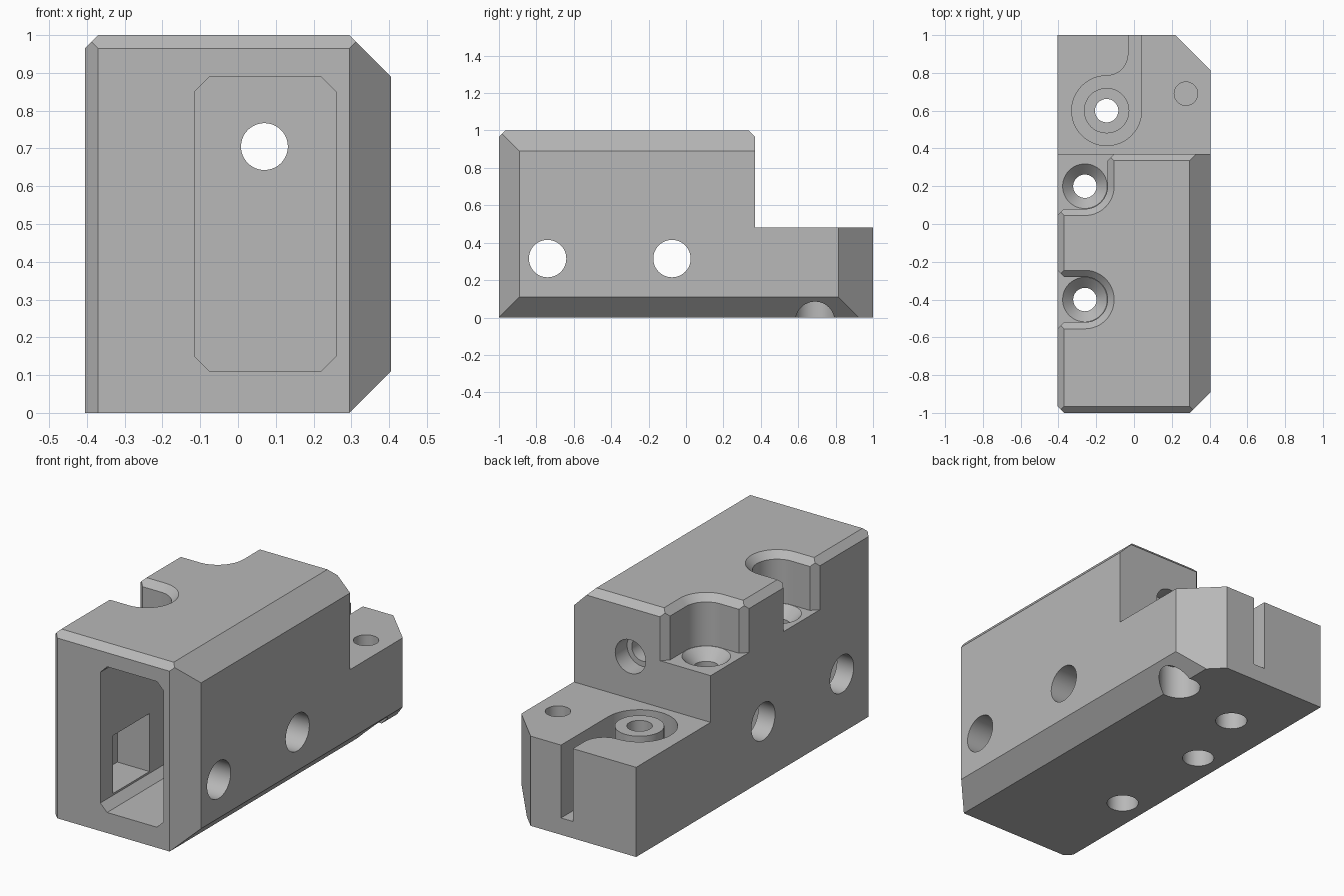
import bpy, bmesh
from math import cos, sin, radians
from mathutils import Vector

if "Cube" in bpy.data.objects:
    bpy.data.objects.remove(bpy.data.objects["Cube"])

grey = bpy.data.materials.new("plain_grey")
grey.use_nodes = True
GREY = (0.48, 0.48, 0.48, 1)
grey.diffuse_color = GREY
grey.node_tree.nodes["Principled BSDF"].inputs["Base Color"].default_value = GREY


def finish(name, bm):
    bmesh.ops.recalc_face_normals(bm, faces=bm.faces)
    mesh = bpy.data.meshes.new(name)
    bm.to_mesh(mesh)
    bm.free()
    mesh.materials.append(grey)
    ob = bpy.data.objects.new(name, mesh)
    bpy.context.scene.collection.objects.link(ob)
    return ob


def loft(name, rings):
    """Closed solid through rings with equal point counts."""
    bm = bmesh.new()
    loops = [[bm.verts.new(p) for p in ring] for ring in rings]
    n = len(loops[0])
    for a, b in zip(loops, loops[1:]):
        for i in range(n):
            j = (i + 1) % n
            bm.faces.new((a[i], a[j], b[j], b[i]))
    bm.faces.new(loops[0])
    bm.faces.new(loops[-1])
    return finish(name, bm)


def arc(cx, cy, r, start, end, steps=24):
    angles = [radians(start + (end - start) * i / steps) for i in range(steps + 1)]
    return [(cx + r * cos(a), cy + r * sin(a)) for a in angles]


def place(p, axis, d):
    """Put a flat point at distance d along the axis."""
    return {"x": (d, p[0], p[1]), "y": (p[0], d, p[1]), "z": (p[0], p[1], d)}[axis]


def lathe(name, centre, axis, profile):
    return loft(name, [[place(p, axis, d) for p in arc(*centre, r, 0, 360, 48)[:-1]]
                       for r, d in profile])


def prism(name, points, axis, start, end):
    return loft(name, [[place(p, axis, d) for p in points] for d in (start, end)])


def cut(target, cutter):
    mod = target.modifiers.new("cut", "BOOLEAN")
    mod.operation = "DIFFERENCE"
    mod.solver = "EXACT"
    mod.object = cutter
    bpy.context.view_layer.update()
    graph = bpy.context.evaluated_depsgraph_get()
    mesh = bpy.data.meshes.new_from_object(target.evaluated_get(graph))
    target.modifiers.clear()
    target.data = mesh
    bpy.data.objects.remove(cutter)


# Stepped body: side profile extruded across, then bevelled by planes
side = [(-1, 0), (1, 0), (1, .48), (.37, .48), (.37, .965), (.335, 1), (-.965, 1), (-1, .965)]
body = prism("mount_block", side, "x", -.405, .405)
bm = bmesh.new()
bm.from_mesh(body.data)
bevels = [((1, 0, 1), 1.295), ((1, 0, -1), .295), ((1, -1, 0), 1.295),
          ((-1, -1, 0), 1.37), ((-1, 0, 1), 1.37), ((1, 1, 0), 1.22)]
for normal, limit in bevels:
    n = Vector(normal)
    bmesh.ops.bisect_plane(bm, geom=bm.verts[:] + bm.edges[:] + bm.faces[:],
                           plane_co=n * limit / n.length_squared, plane_no=n,
                           clear_outer=True)
    rim = [e for e in bm.edges if e.is_boundary]
    bmesh.ops.holes_fill(bm, edges=rim, sides=0)
bmesh.ops.recalc_face_normals(bm, faces=bm.faces)
bm.to_mesh(body.data)
bm.free()


# Front pocket with clipped corners
def clipped(x0, x1, z0, z1, c):
    return [(x0 + c, z0), (x1 - c, z0), (x1, z0 + c), (x1, z1 - c),
            (x1 - c, z1), (x0 + c, z1), (x0, z1 - c), (x0, z0 + c)]


cut(body, prism("front_pocket", clipped(-.115, .26, .11, .89, .04), "y", -1.1, .15))

# Stepped hole from the pocket through the back wall
cut(body, lathe("rear_hole", (.07, .705), "y",
                [(.062, .05), (.062, .27), (.09, .27), (.09, .5)]))

# Cross holes with square nut recesses in the pocket wall
for y in (-.74, -.075):
    nut = [(y - .155, .16), (y + .155, .16), (y + .155, .47), (y - .155, .47)]
    cut(body, prism("nut_recess", nut, "x", -.305, -.05))
    cut(body, lathe("cross_hole", (y, .315), "x", [(.1, -.6), (.1, .6)]))


# Side notches, flared at the mouth and the top edge
def front_notch(t):
    y = -.4
    return ([(-.5, y - .25), (-.37 - t, y - .12 - t)]
            + arc(-.26, y, .12 + t, -90, 90)
            + [(-.37 - t, y + .12 + t), (-.5, y + .25)])


def rear_notch(t):
    y = .2
    return ([(-.5, y - .25), (-.37 - t, y - .12 - t)]
            + arc(-.26, y, .12 + t, -90, 0)
            + [(-.14 + t, .335 + t), (-.01, .465), (-.5, .465)])


for notch, y in ((front_notch, -.4), (rear_notch, .2)):
    levels = [(.73, 0), (.965, 0), (1.02, .055)]
    cut(body, loft("side_notch", [[(*p, z) for p in notch(t)] for z, t in levels]))
    # Countersunk screw hole down to the base
    cut(body, lathe("screw_hole", (-.26, y), "z",
                    [(.08, -.1), (.08, .2), (.062, .2), (.062, .674), (.118, .73), (.118, .76)]))

# Keyhole groove around a round boss on the rear step
keyhole = ([(.04, 1.1), (-.03, 1.1)] + arc(-.145, .9, .115, 0, -90, 12)
           + arc(-.145, .6, .185, 90, 360, 36)[1:])
groove = prism("keyhole_groove", keyhole, "z", .09, .6)
cut(groove, lathe("boss", (-.145, .6), "z", [(.12, 0), (.12, .7)]))
cut(body, groove)
cut(body, lathe("boss_hole", (-.145, .6), "z",
                [(.08, -.1), (.08, .2), (.062, .2), (.062, .6)]))

# Blind hole above, counterbore below
cut(body, lathe("blind_hole", (.275, .69), "z", [(.062, .2), (.062, .6)]))
cut(body, lathe("counterbore", (.275, .69), "z", [(.105, -.1), (.105, .18)]))

bpy.ops.object.select_all(action="DESELECT")
body.select_set(True)
bpy.context.view_layer.objects.active = body
bpy.ops.object.shade_smooth_by_angle(angle=radians(25))
